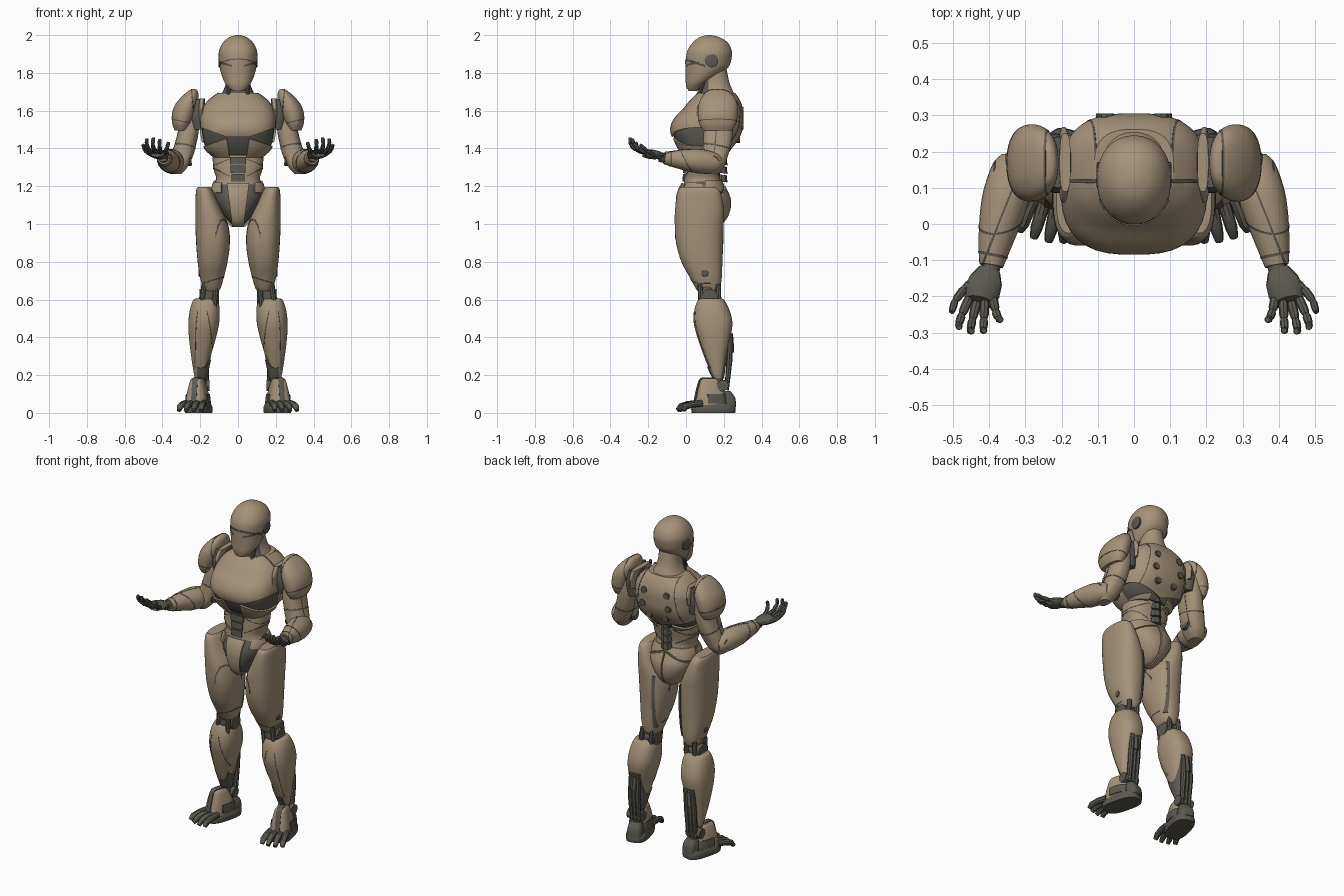
import bpy, bmesh, math
from mathutils import Vector, Matrix

if "Cube" in bpy.data.objects:
    bpy.data.objects.remove(bpy.data.objects["Cube"])


def material(name, rgb):
    m = bpy.data.materials.new(name)
    m.diffuse_color = (*rgb, 1)
    m.use_nodes = True
    m.node_tree.nodes["Principled BSDF"].inputs["Base Color"].default_value = m.diffuse_color
    return m


TAN = material("tan armour", (0.37, 0.29, 0.19))
DARK = material("dark grey frame", (0.105, 0.1, 0.08))


def finish(name, bm, mat, mirror):
    bmesh.ops.recalc_face_normals(bm, faces=bm.faces[:])
    me = bpy.data.meshes.new(name)
    bm.to_mesh(me)
    bm.free()
    me.materials.append(mat)
    ob = bpy.data.objects.new(name, me)
    bpy.context.collection.objects.link(ob)
    if mirror:
        ob.modifiers.new("mirror", 'MIRROR').use_mirror_merge = False
    return ob


def skin(name, loops, mat, mirror):
    """Bridge equal point loops and cap both ends."""
    bm = bmesh.new()
    rows = [[bm.verts.new(p) for p in loop] for loop in loops]
    n = len(rows[0])
    for a, b in zip(rows, rows[1:]):
        for i in range(n):
            bm.faces.new((a[i], a[(i + 1) % n], b[(i + 1) % n], b[i]))
    bm.faces.new(rows[0])
    bm.faces.new(rows[-1])
    return finish(name, bm, mat, mirror)


def smooth_rows(rows, steps):
    """Catmull-Rom interpolation of number rows."""
    out = []
    for i in range(len(rows) - 1):
        p0, p1, p2 = rows[max(i - 1, 0)], rows[i], rows[i + 1]
        p3 = rows[min(i + 2, len(rows) - 1)]
        for s in range(steps):
            t = s / steps
            out.append([0.5 * (2 * b + (c - a) * t + (2 * a - 5 * b + 4 * c - d) * t * t
                               + (3 * b - a - 3 * c + d) * t ** 3)
                        for a, b, c, d in zip(p0, p1, p2, p3)])
    return out + [list(rows[-1])]


def loft(name, rows, mat=TAN, mirror=True, power=2.5, n=36, steps=4):
    """Stack level sections: (z, x0, x1, y0, y1); (z, half x, y0, y1) is centred."""
    rows = [r if len(r) == 5 else (r[0], -r[1], r[1], r[2], r[3]) for r in rows]
    loops = []
    for z, x0, x1, y0, y1 in smooth_rows(rows, steps):
        loop = []
        for i in range(n):
            a = math.tau * (i + 0.5) / n
            c, s = math.cos(a), math.sin(a)
            loop.append(((x0 + x1) / 2 + (x1 - x0) / 2 * math.copysign(abs(c) ** (2 / power), c),
                         (y0 + y1) / 2 + (y1 - y0) / 2 * math.copysign(abs(s) ** (2 / power), s), z))
        loops.append(loop)
    return skin(name, loops, mat, mirror)


def tube(name, pts, mat=DARK, mirror=True, n=10, steps=1):
    """Round limb through (x, y, z, radius) points."""
    pts = smooth_rows(pts, steps)
    pos = [Vector(p[:3]) for p in pts]
    axis = (pos[-1] - pos[0]).normalized()
    ref = Vector((0, 1, 0)) if abs(axis.z) > 0.8 else Vector((0, 0, 1))
    loops = []
    for i, p in enumerate(pos):
        t = (pos[min(i + 1, len(pos) - 1)] - pos[max(i - 1, 0)]).normalized()
        u = t.cross(ref).normalized()
        v = t.cross(u)
        loops.append([p + pts[i][3] * (u * math.cos(math.tau * k / n) + v * math.sin(math.tau * k / n))
                      for k in range(n)])
    return skin(name, loops, mat, mirror)


def panel(name, src, planes, t=0.01, mat=TAN, mirror=True):
    """Raised plate: part of src behind every (point, normal) plane, thickened outward."""
    bm = bmesh.new()
    bm.from_mesh(src.data)
    for co, no in planes:
        bmesh.ops.bisect_plane(bm, geom=bm.verts[:] + bm.edges[:] + bm.faces[:],
                               plane_co=co, plane_no=no, clear_outer=True)
    bm.normal_update()
    top = bmesh.ops.extrude_face_region(bm, geom=bm.faces[:])["geom"]
    bm.normal_update()
    moves = [(v, v.normal.copy()) for v in top if isinstance(v, bmesh.types.BMVert)]
    for v, no in moves:
        no = sum((f.normal for f in v.link_faces if f in top), Vector()).normalized()
        v.co += no * t
    return finish(name, bm, mat, mirror)


def below(z): return ((0, 0, z), (0, 0, 1))
def above(z): return ((0, 0, z), (0, 0, -1))
def ahead(y): return ((0, y, 0), (0, 1, 0))
def behind(y): return ((0, y, 0), (0, -1, 0))
def outside(x): return ((x, 0, 0), (-1, 0, 0))
def inside(x): return ((x, 0, 0), (1, 0, 0))


def seam(name, src, co, no, w=0.005, mirror=True, limits=()):
    no = Vector(no).normalized()
    co = Vector(co)
    panel(name, src, [(co + no * w / 2, no), (co - no * w / 2, -no), *limits], 0.0015, DARK, mirror)


# Head with mask, brow line, eyes and ear discs
head = loft("head", [(1.705, .03, .012, .06), (1.74, .06, .003, .1), (1.78, .08, .002, .165),
                     (1.83, .094, .0, .225), (1.88, .102, .0, .242), (1.92, .1, .008, .242),
                     (1.96, .08, .035, .222), (1.988, .048, .07, .18), (2.0, .012, .11, .135)],
            mirror=False, power=2.15)
panel("face_mask", head, [((0, 0, 1.868), (0, .35, 1)), ahead(.1), above(1.715)], .004, TAN, False)
seam("brow_line", head, (0, 0, 1.873), (0, .35, 1), .006, False, [ahead(.1)])
panel("eye_slits", head, [((.03, 0, 1.842), (-.25, 0, 1)), ((.03, 0, 1.833), (.25, 0, -1)),
                          outside(.03), ahead(.07)], .0055, DARK)
tube("ear_discs", [(.08, .135, 1.865, .036), (.101, .135, 1.865, .036), (.104, .135, 1.865, .03)], n=20)

# Neck and collar
neck = loft("neck", [(1.6, .12, .04, .27), (1.66, .11, .055, .265), (1.7, .082, .07, .25),
                     (1.75, .064, .075, .23), (1.82, .06, .08, .215)], mirror=False, power=2.2)
panel("throat", neck, [ahead(.12), above(1.66)], .004, DARK, False)
tube("neck_cords", [(.05, .06, 1.67, .012), (.05, .09, 1.74, .01), (.045, .11, 1.79, .01)])

# Chest frame covered by armour plates
chest = loft("chest_frame", [(1.36, .125, -.005, .205), (1.4, .168, -.035, .23), (1.45, .185, -.06, .268),
                             (1.5, .192, -.075, .29), (1.55, .192, -.058, .295), (1.6, .184, -.012, .294),
                             (1.645, .155, .025, .28), (1.685, .105, .065, .255)], DARK, False, 2.8)
panel("chest_plate", chest, [ahead(.115), above(1.465), ((.06, 0, 1.465), (.35, 0, -1)),
                             ((-.06, 0, 1.465), (-.35, 0, -1))], .01, TAN, False)
panel("rib_plates", chest, [ahead(.115), ((.06, 0, 1.455), (.35, 0, 1)), ((.05, 0, 1.4), (-1, 0, .15))])
back = panel("back_plate", chest, [behind(.123), ((.06, 0, 1.4), (.3, 0, -1)),
                                   ((-.06, 0, 1.4), (-.3, 0, -1))], .01, TAN, False)
panel("lower_back_plates", chest, [behind(.123), ((.06, 0, 1.393), (.3, 0, 1)), outside(.06)])
seam("chest_lines", chest, (.06, 0, 1.62), (1, 0, -.9), .004, limits=[ahead(.1), outside(.02), above(1.56)])
seam("back_lines", back, (.135, 0, 1.5), (1, 0, .15), .005, limits=[behind(.2)])
for i, (x, z) in enumerate([(.075, 1.6), (.085, 1.52), (.055, 1.45)]):
    tube(f"back_ports_{i}", [(x, .26, z, .022), (x, .305 - .02 * (i == 2), z, .02)], n=8)

# Abdomen with dark segmented middle and spine
belly = loft("abdomen", [(1.2, .132, -.012, .195), (1.24, .116, -.01, .18), (1.29, .13, -.008, .182),
                         (1.35, .135, -.005, .195), (1.44, .14, .0, .2)], mirror=False)
for i in range(4):
    z = 1.225 + .045 * i
    panel(f"belly_segment_{i}", belly, [above(z), below(z + .039), ahead(.1), inside(.034 + .004 * i),
                                        outside(-.034 - .004 * i)], .008, DARK, False)
    tube(f"spine_segment_{i}", [(0, .185, z, .034), (0, .19, z + .036, .028)], mirror=False, n=8)
seam("belly_upper_lines", belly, (.08, 0, 1.33), (.4, 0, 1), limits=[outside(.045)])
seam("belly_lower_lines", belly, (.08, 0, 1.27), (-.5, 0, 1), limits=[outside(.045)])

# Pelvis
hips = loft("pelvis_frame", [(.995, .03, .0, .15), (1.02, .055, -.025, .195), (1.07, .095, -.04, .222),
                             (1.13, .128, -.042, .226), (1.18, .135, -.03, .205), (1.225, .122, -.005, .185)],
            DARK, False, 2.3)
panel("crotch_plate", hips, [ahead(.08), ((.055, 0, 1.2), (1, 0, -.15)), ((-.055, 0, 1.2), (-1, 0, -.15)),
                             below(1.21)], .012, TAN, False)
panel("buttock_plates", hips, [behind(.1), outside(.004), ((0, 0, 1.2), (.4, 0, 1))], .012)
panel("hip_plates", hips, [outside(.085), above(1.165), below(1.215), ahead(.09)], .009)
panel("rear_belt", hips, [behind(.1), ((0, 0, 1.21), (-.4, 0, -1)), outside(0)], .008)
tube("hip_joints", [(.08, .08, 1.1, .055), (.16, .08, 1.1, .055)], n=16)

# Thighs
thigh = loft("thigh", [(.645, .102, .176, .062, .17), (.665, .09, .187, .048, .182), (.72, .074, .202, .018, .19),
                       (.8, .055, .214, -.025, .193), (.9, .043, .222, -.053, .197), (1.0, .054, .226, -.06, .2),
                       (1.08, .088, .226, -.058, .2), (1.17, .13, .223, -.045, .182),
                       (1.195, .145, .214, -.025, .155)], power=2.4)
panel("thigh_rear_strip", thigh, [behind(.1), outside(.085), inside(.1), above(.7), below(1.02)], .006, DARK)
seam("thigh_inner_line", thigh, (.1, .0, .9), (1, .5, .25), limits=[ahead(.1), inside(.12), below(1.05)])
seam("thigh_knee_line", thigh, (.14, 0, .7), (.3, 0, 1), limits=[ahead(.13)])
tube("thigh_bolts", [(.2, .1, .74, .02), (.208, .1, .74, .018)], n=8)

# Knees
tube("knee_axle", [(.1, .125, .615, .042), (.205, .125, .615, .042)], n=16)
tube("knee_core", [(.14, .115, .7, .04), (.152, .11, .63, .045), (.172, .125, .56, .05)], n=12)
for i, (x, y) in enumerate([(.115, .075), (.18, .075), (.115, .165), (.175, .17)]):
    tube(f"knee_rod_{i}", [(x, y, .68, .014), (x + .012, y + .005, .55, .014)], n=8)

# Shins and calf mechanism
shin = loft("shin", [(.185, .17, .228, .145, .195), (.22, .162, .236, .128, .2), (.3, .144, .248, .095, .214),
                     (.4, .116, .26, .06, .236), (.48, .099, .263, .04, .246), (.55, .097, .254, .045, .228),
                     (.595, .106, .238, .062, .205), (.605, .116, .226, .075, .19)], power=2.4)
seam("shin_outer_line", shin, (.215, .1, .4), (1, .3, .12), limits=[ahead(.13), below(.54)])
seam("shin_inner_line", shin, (.145, .1, .4), (1, -.2, -.22), limits=[ahead(.13), below(.54)])
panel("calf_slot", shin, [behind(.12), outside(.15), inside(.215), below(.42)], .006, DARK)
for i, x in enumerate((.168, .192, .216)):
    tube(f"calf_rod_{i}", [(x - .008, .235, .42, .013), (x, .23, .28, .016), (x, .215, .12, .012)], n=8)
tube("calf_block", [(.184, .228, .4, .024), (.19, .23, .32, .024)], n=8)

# Ankles and feet, modelled straight and then turned outward
tube("ankle_post", [(.2, .17, .25, .024), (.2, .165, .1, .034)], n=12)
tube("ankle_axle", [(.152, .195, .145, .03), (.248, .195, .145, .03)], n=16)
foot = [loft("sole", [(0, .062, -.13, .1), (.025, .064, -.132, .102), (.05, .056, -.115, .09)], DARK, power=3),
        loft("instep", [(.04, .058, -.12, .05), (.09, .054, -.11, .045), (.135, .045, -.1, .03),
                        (.172, .034, -.088, .01), (.182, .026, -.075, .0)], power=3),
        loft("heel", [(.03, .045, .02, .105), (.08, .042, .02, .1), (.115, .03, .02, .075)], DARK, power=3)]
foot.append(panel("instep_slot", foot[1], [ahead(0), above(.06), inside(.014), outside(-.014)], .005, DARK))
foot.append(panel("instep_sides", foot[1], [behind(-.06), above(.05), below(.1)], .006, DARK))
for i, x in enumerate((-.051, -.018, .017, .051)):
    foot.append(tube(f"toe_{i}", [(x * .9, -.09, .05, .019), (x * 1.05, -.14, .046, .018), (x * 1.15, -.18, .034, .017),
                                  (x * 1.2, -.212 + abs(x) * .3, .013, .012)]))
for ob in foot:
    ob.data.transform(Matrix.Translation((.205, .16, 0)) @ Matrix.Rotation(.25, 4, 'Z'))

# Shoulders
loft("shoulder_joint", [(1.5, .17, .25, .1, .24), (1.58, .17, .26, .085, .25), (1.66, .175, .24, .1, .24)], DARK)
pad = loft("shoulder_pad", [(1.495, .265, .335, .09, .245), (1.53, .245, .348, .07, .265), (1.58, .225, .35, .062, .274),
                            (1.63, .212, .334, .066, .273), (1.675, .208, .298, .085, .255),
                            (1.705, .214, .262, .115, .22), (1.714, .225, .245, .14, .195)], power=2.2)
seam("shoulder_pad_line", pad, (.235, 0, 1.6), (1, 0, -.1), .006)
seam("shoulder_pad_rim", pad, (.3, 0, 1.545), (-.2, 0, 1), .005, limits=[outside(.24)])
loft("shoulder_strap", [(1.56, .182, .207, .06, .262), (1.62, .18, .208, .06, .268), (1.665, .175, .205, .09, .25)], power=3)

# Upper arms and elbows
arm = loft("upper_arm", [(1.265, .3, .36, .095, .17), (1.3, .268, .373, .078, .2), (1.36, .238, .357, .085, .222),
                         (1.42, .222, .335, .09, .24), (1.5, .208, .315, .095, .25), (1.6, .21, .3, .11, .25)])
seam("upper_arm_band", arm, (.28, 0, 1.44), (-.2, .2, 1), .008)
seam("upper_arm_line", arm, (.28, .17, 1.4), (.3, 1, 0), limits=[above(1.31), below(1.5)])
tube("elbow_axle", [(.248, .14, 1.345, .036), (.382, .14, 1.325, .036)], n=16)

# Forearms
fore = tube("forearm", [(.33, .185, 1.32, .035), (.337, .155, 1.322, .054), (.35, .09, 1.33, .064),
                        (.362, .04, 1.335, .062), (.376, -.02, 1.341, .053), (.388, -.08, 1.346, .041),
                        (.394, -.115, 1.35, .033)], TAN, n=24, steps=4)
seam("forearm_top_line", fore, (.35, .06, 1.34), (1, .4, 0), limits=[above(1.34), ahead(.1)])
seam("forearm_band", fore, (.37, .0, 1.34), (.1, 1, .5))
seam("forearm_cuff", fore, (.39, -.085, 1.34), (.2, -1, 0), .007)

# Hands, palms up
tube("wrist", [(.39, -.1, 1.348, .026), (.4, -.14, 1.354, .026)], n=12)
palm = tube("palm", [(.398, -.125, 1.354, .03), (.408, -.155, 1.36, .046), (.42, -.19, 1.372, .05),
                     (.426, -.215, 1.382, .042)], n=12)
squash = Matrix.Translation((0, 0, 1.368)) @ Matrix.Diagonal((1, 1, .5, 1)) @ Matrix.Translation((0, 0, -1.368))
palm.data.transform(squash)
fingers = [((.455, -.205, 1.378), (.475, -.25, 1.395), (.484, -.278, 1.425), (.482, -.285, 1.452)),
           ((.434, -.215, 1.38), (.446, -.264, 1.395), (.452, -.294, 1.425), (.448, -.296, 1.458)),
           ((.412, -.213, 1.378), (.414, -.262, 1.392), (.416, -.293, 1.418), (.414, -.294, 1.45)),
           ((.39, -.203, 1.374), (.382, -.24, 1.386), (.374, -.262, 1.408), (.368, -.264, 1.434)),
           ((.43, -.15, 1.36), (.468, -.178, 1.37), (.494, -.212, 1.392), (.503, -.243, 1.42))]
for f, joints in enumerate(fingers):
    for s in range(3):
        a, b = Vector(joints[s]), Vector(joints[s + 1])
        r = .0135 - .0015 * s
        tube(f"finger_{f}_{s}", [(*a, r * .8), (*a.lerp(b, .2), r), (*a.lerp(b, .75), r * .95), (*b, r * .7)], n=8)

# Smooth shading that keeps plate edges crisp
bpy.ops.object.select_all(action='SELECT')
bpy.context.view_layer.objects.active = head
bpy.ops.object.shade_smooth_by_angle(angle=math.radians(35))
